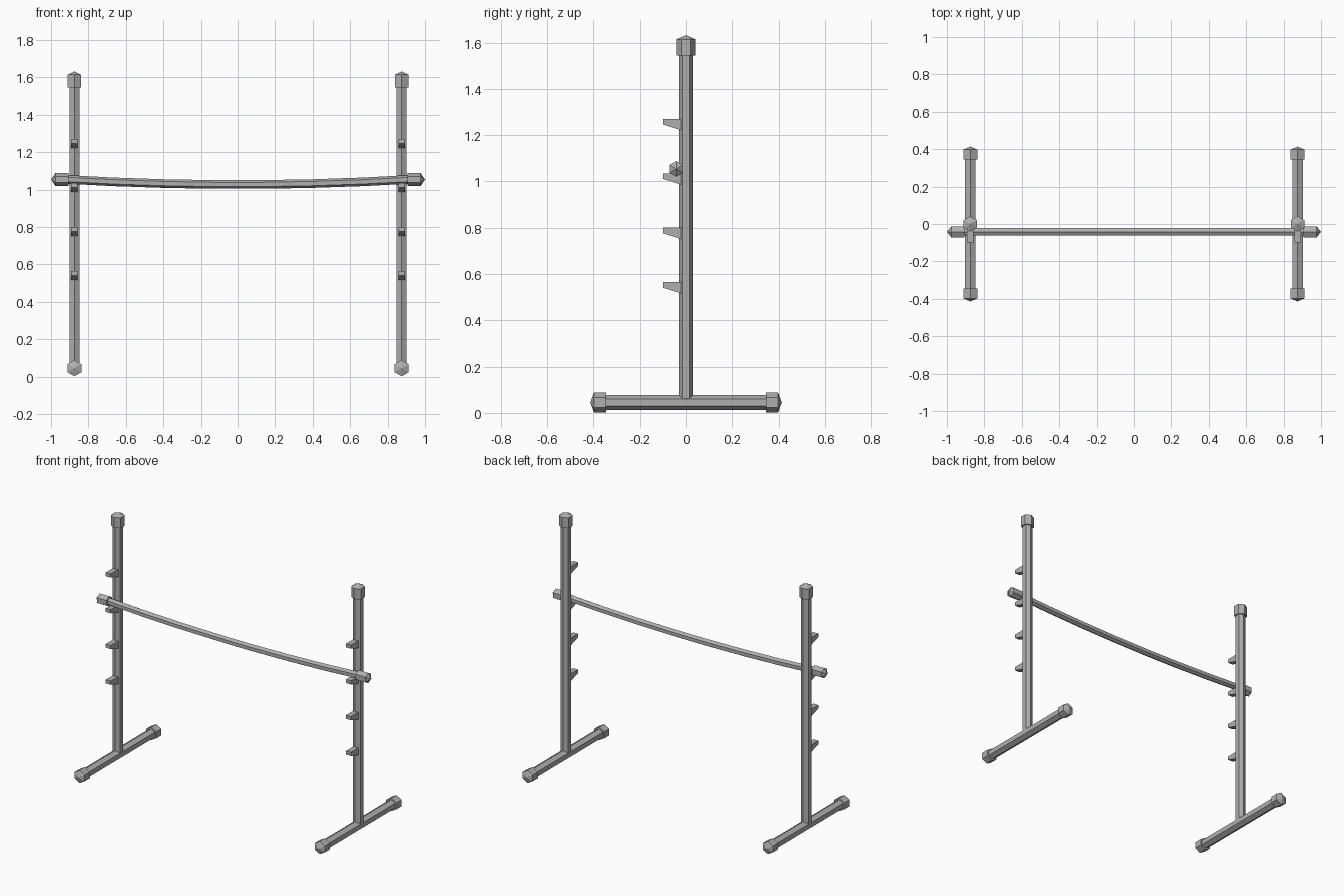
import bpy, bmesh, math
from mathutils import Vector

cube = bpy.data.objects.get("Cube")
if cube:
    bpy.data.objects.remove(cube, do_unlink=True)

SIDES = 6
X, Y, Z = Vector((1, 0, 0)), Vector((0, 1, 0)), Vector((0, 0, 1))

steel = bpy.data.materials.new("grey steel")
steel.use_nodes = True
steel.diffuse_color = (0.43, 0.43, 0.43, 1)
steel.node_tree.nodes["Principled BSDF"].inputs["Base Color"].default_value = (0.43, 0.43, 0.43, 1)


def finish(name, bm):
    bmesh.ops.recalc_face_normals(bm, faces=bm.faces)
    mesh = bpy.data.meshes.new(name)
    bm.to_mesh(mesh)
    bm.free()
    mesh.materials.append(steel)
    obj = bpy.data.objects.new(name, mesh)
    bpy.context.collection.objects.link(obj)
    return obj


def hex_rod(name, axis, corner, stations):
    """Six-sided rod through (centre, radius) stations, one corner towards `corner`."""
    bm = bmesh.new()
    other = axis.cross(corner)
    rings = []
    for centre, radius in stations:
        angles = [2 * math.pi * i / SIDES for i in range(SIDES)]
        rings.append([bm.verts.new(Vector(centre) + radius * (corner * math.cos(a) + other * math.sin(a)))
                      for a in angles])
    bm.faces.new(rings[0])
    bm.faces.new(rings[-1])
    for a, b in zip(rings, rings[1:]):
        for i in range(SIDES):
            j = (i + 1) % SIDES
            bm.faces.new((a[i], a[j], b[j], b[i]))
    bmesh.ops.remove_doubles(bm, verts=bm.verts, dist=1e-5)
    bmesh.ops.dissolve_degenerate(bm, edges=bm.edges, dist=1e-6)
    return finish(name, bm)


def end_cap(name, base, axis, corner, radius, length, point):
    """Hexagonal sleeve closed by a shallow pyramid."""
    base = Vector(base)
    hex_rod(name, axis, corner, [(base, radius), (base + axis * length, radius),
                                 (base + axis * (length + point), 0)])


def peg(name, x, top):
    """Tapered bracket reaching forward from the post."""
    bm = bmesh.new()
    profile = [(-0.1, top), (-0.1, top - 0.024), (-0.018, top - 0.05), (-0.018, top)]
    face = bm.faces.new([bm.verts.new((x - 0.018, y, z)) for y, z in profile])
    side = bmesh.ops.extrude_face_region(bm, geom=[face])["geom"]
    verts = [v for v in side if isinstance(v, bmesh.types.BMVert)]
    bmesh.ops.translate(bm, verts=verts, vec=(0.036, 0, 0))
    finish(name, bm)


# Two upright stands with feet, caps and pegs
FOOT_Z = 0.045
for side, s in (("left", 1), ("right", -1)):
    x = 0.875 * s
    hex_rod(f"{side}_post", Z, Y, [((x, 0, FOOT_Z), 0.031), ((x, 0, 1.6), 0.031)])
    end_cap(f"{side}_post_cap", (x, 0, 1.545), Z, Y, 0.041, 0.069, 0.018)
    hex_rod(f"{side}_foot", Y, Z, [((x, -0.38, FOOT_Z), 0.032), ((x, 0.38, FOOT_Z), 0.032)])
    for end, d in (("back", 1), ("front", -1)):
        end_cap(f"{side}_{end}_foot_cap", (x, 0.345 * d, FOOT_Z), Y * d, Z, 0.043, 0.053, 0.016)
    for i in range(4):
        peg(f"{side}_peg_{i + 1}", x, 0.565 + 0.235 * i)

# Sagging crossbar resting on the third pegs
BAR_Y, SEGMENTS = -0.042, 7
stations = []
for i in range(SEGMENTS + 1):
    t = 2 * i / SEGMENTS - 1
    stations.append(((0.93 * t, BAR_Y, 1.027 + 0.028 * t * t), 0.023))
hex_rod("crossbar", X, Z, stations)
for side, s in (("left", 1), ("right", -1)):
    end_cap(f"{side}_crossbar_cap", (0.907 * s, BAR_Y, 1.054), X * s, Z, 0.034, 0.07, 0.023)
